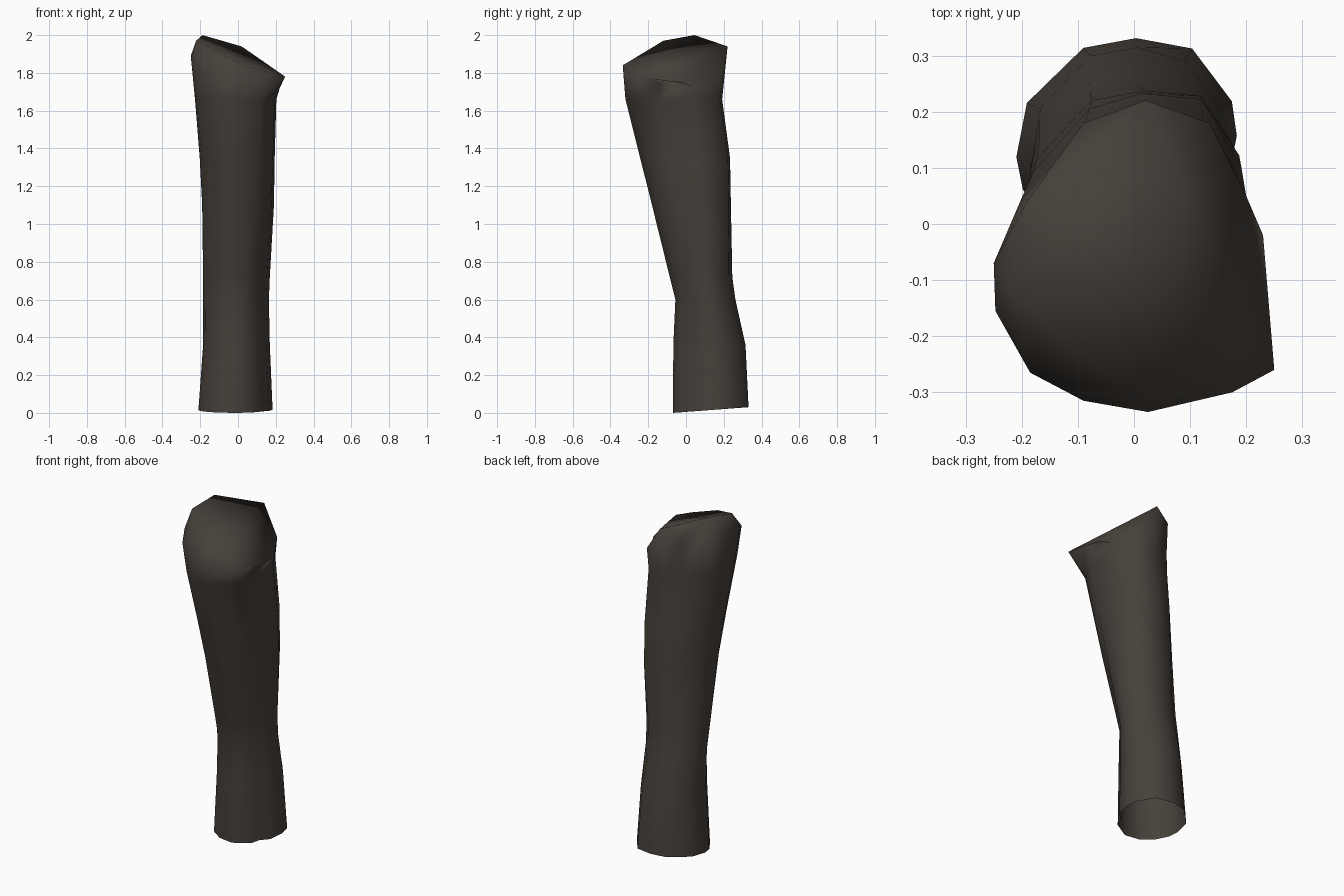
import bpy, bmesh, math

if "Cube" in bpy.data.objects:
    bpy.data.objects.remove(bpy.data.objects["Cube"])

# Upper shoulder loop, counter-clockwise from the right side
rim = [(0.23, -0.02, 1.75), (0.20, 0.05, 1.72), (0.135, 0.18, 1.78), (0.02, 0.22, 1.94),
       (-0.09, 0.18, 1.89), (-0.188, 0.045, 2.0), (-0.25, -0.07, 1.89), (-0.247, -0.155, 1.86),
       (-0.185, -0.265, 1.83), (-0.09, -0.315, 1.83), (0.025, -0.335, 1.84),
       (0.175, -0.30, 1.80), (0.25, -0.26, 1.78), (0.235, -0.14, 1.75)]
angles = [math.atan2((y + 0.055) / 0.28, x / 0.25) for x, y, z in rim]

# Cross-sections: z, x min, x max, y min, y max,
# right-side fold, back-right bulge, back-left bulge, front-left bulge
sections = [(0.0, -0.21, 0.185, -0.07, 0.33, 0.17, 0.11, 0.0, 0.0),
            (0.36, -0.185, 0.17, -0.068, 0.315, 0.17, 0.04, 0.0, 0.0),
            (0.60, -0.185, 0.165, -0.057, 0.262, 0.17, 0.0, 0.0, -0.03),
            (0.72, -0.185, 0.17, -0.087, 0.245, 0.17, 0.05, 0.02, -0.03),
            (1.10, -0.19, 0.192, -0.181, 0.235, 0.10, 0.19, 0.02, 0.0),
            (1.35, -0.203, 0.196, -0.244, 0.23, 0.03, 0.19, -0.05, 0.02),
            (1.66, -0.228, 0.205, -0.322, 0.188, 0.0, 0.19, -0.05, 0.02)]


def bump(a, at, width):
    return max(0, 1 - abs(a - at) / width)


def ring(bm, z, x0, x1, y0, y1, fold, back_right, back_left, front_left):
    verts = []
    for a in angles:
        r = (1 - fold * bump(a, -0.62, 0.45) + back_right * bump(a, 0.85, 0.7)
             + back_left * bump(a, 2.3, 0.7) + front_left * bump(a, -2.3, 0.7))
        u, v = r * math.cos(a), r * math.sin(a)
        # the open lower edge rises slightly to the back
        lift = 0.015 * (1 + v) if z == 0 else 0
        verts.append(bm.verts.new(((x0 + x1) / 2 + u * (x1 - x0) / 2,
                                   (y0 + y1) / 2 + v * (y1 - y0) / 2, z + lift)))
    return verts


bm = bmesh.new()
rings = [ring(bm, *s) for s in sections]
rings.append([bm.verts.new(p) for p in rim])
n = len(rim)

# Side wall, open at the bottom
for low, high in zip(rings, rings[1:]):
    for i in range(n):
        j = (i + 1) % n
        bm.faces.new((low[i], low[j], high[j], high[i]))

# Slanted top: bevelled left, back and right shoulders around a flat cap
top = rings[-1]
left = bm.verts.new((-0.222, -0.12, 1.97))


def fan(hub, loop):
    for a, b in zip(loop, loop[1:]):
        bm.faces.new((hub, a, b))


fan(left, top[5:11])
fan(top[3], [top[4], top[5]])
fan(top[12], [top[13], top[0], top[1], top[2], top[3]])
centre = bm.verts.new((0.02, -0.09, 1.885))
fan(centre, [top[3], top[5], left, top[10], top[11], top[12], top[3]])

bmesh.ops.recalc_face_normals(bm, faces=bm.faces)
for f in bm.faces:
    f.smooth = True
mesh = bpy.data.meshes.new("tapered_tube")
bm.to_mesh(mesh)
bm.free()

mat = bpy.data.materials.new("dark brown")
mat.diffuse_color = (0.062, 0.051, 0.042, 1)
mat.use_nodes = True
mat.node_tree.nodes["Principled BSDF"].inputs["Base Color"].default_value = mat.diffuse_color
mesh.materials.append(mat)
obj = bpy.data.objects.new("tapered_tube", mesh)
bpy.context.collection.objects.link(obj)
